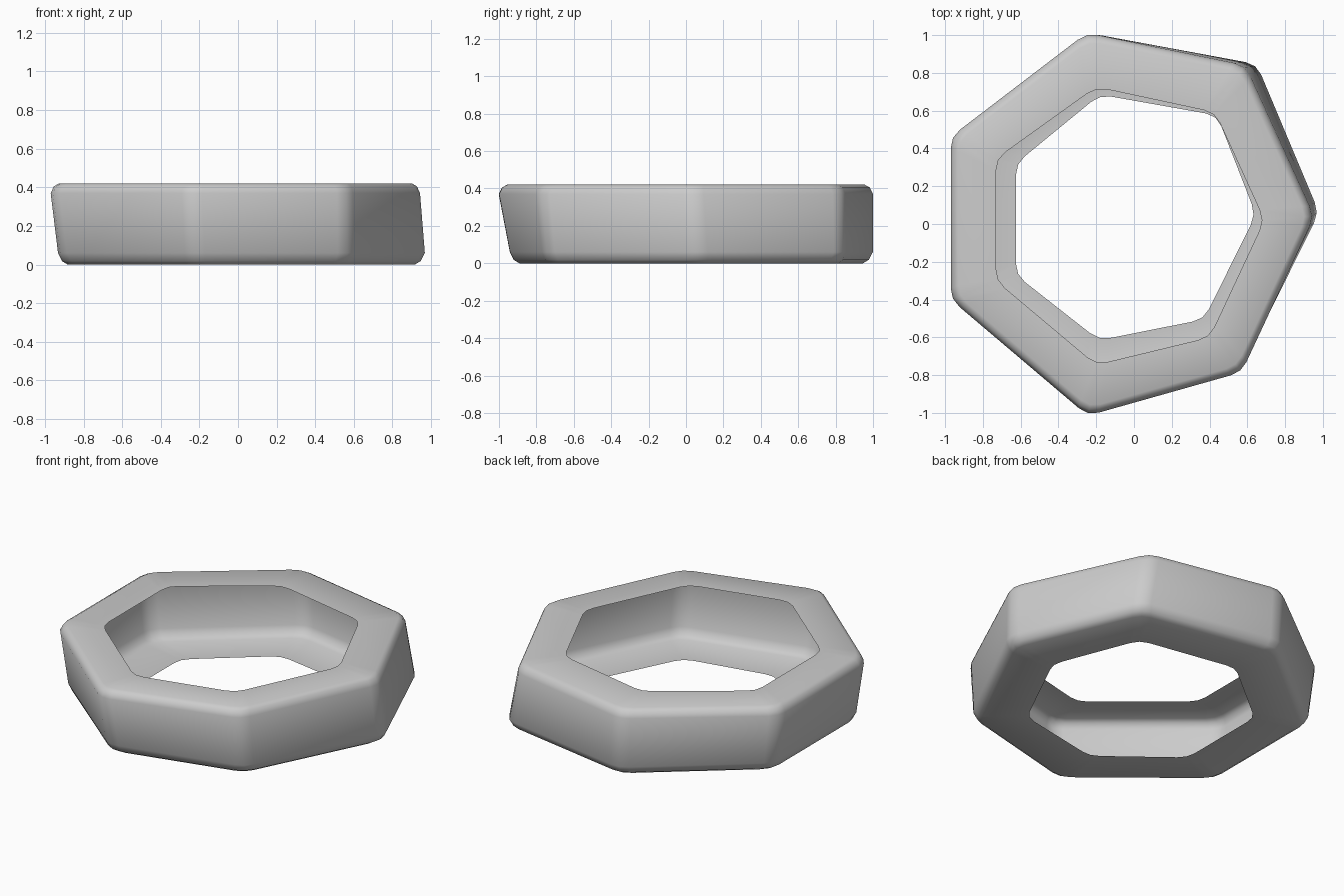
import bpy, bmesh
from mathutils import Vector

if "Cube" in bpy.data.objects:
    bpy.data.objects.remove(bpy.data.objects["Cube"])

# Seven-sided outlines (sharp corners) at the key levels
top_out = [(-.97, .462), (-.25, 1.012), (.59, .84), (.955, .04), (.57, -.785), (-.245, -1.015), (-.97, -.40)]
low_out = [(-.932, .45), (-.235, 1.01), (.65, .846), (.98, .06), (.575, -.755), (-.23, -.955), (-.932, -.38)]
top_in = [(-.73, .345), (-.2, .725), (.43, .59), (.69, .02), (.40, -.60), (-.2, -.745), (-.73, -.30)]
low_in = [(-.625, .32), (-.18, .685), (.44, .575), (.645, .05), (.37, -.505), (-.185, -.615), (-.625, -.27)]


def rounded(corners, z, r, scale=1.0):
    """Soften each corner into three points."""
    pts = [Vector((x * scale, y * scale, z)) for x, y in corners]
    out = []
    for i, p in enumerate(pts):
        a = p + (pts[i - 1] - p).normalized() * r
        b = p + (pts[(i + 1) % len(pts)] - p).normalized() * r
        out += [a, (a + b) * .25 + p * .5, b]
    return out


# Open C-shaped section: bottom lip, outer wall, top lip
levels = [
    rounded(low_in, 0, .06),
    rounded(low_out, 0, .06, .947),
    rounded(low_out, .018, .06, .978),
    rounded(low_out, .06, .06),
    rounded(top_out, .37, .06),
    rounded(top_out, .405, .06, .983),
    rounded(top_out, .42, .06, .956),
    rounded(top_in, .42, .06),
]

bm = bmesh.new()
rings = [[bm.verts.new(p) for p in ring] for ring in levels]
for lo, hi in zip(rings, rings[1:]):
    for i in range(len(lo)):
        j = (i + 1) % len(lo)
        # corners run clockwise, so this order faces outward
        bm.faces.new((lo[j], lo[i], hi[i], hi[j]))
for f in bm.faces:
    f.smooth = True

mesh = bpy.data.meshes.new("ring_shell")
bm.to_mesh(mesh)
bm.free()
ring = bpy.data.objects.new("ring_shell", mesh)
bpy.context.collection.objects.link(ring)
